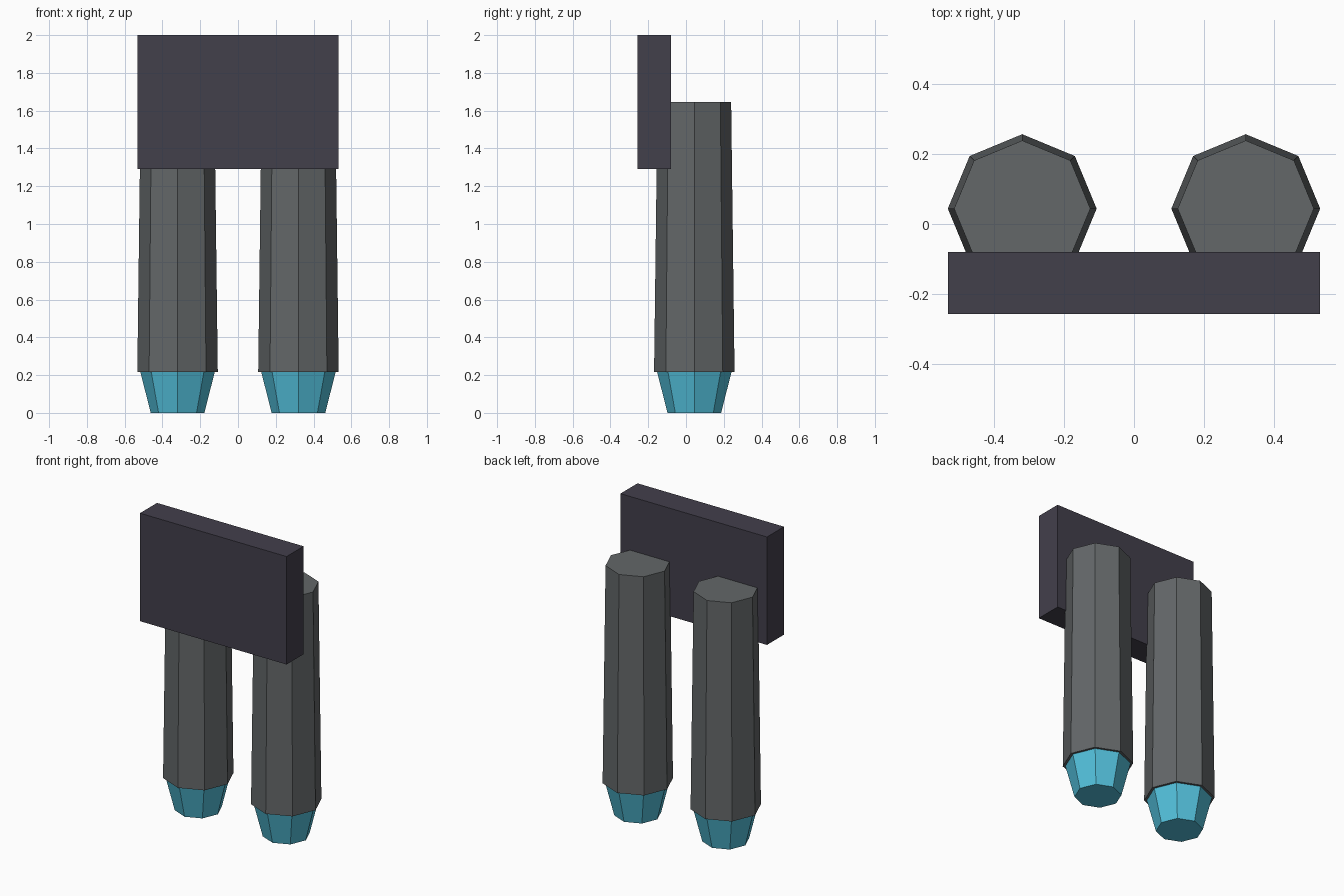
import bpy
import bmesh
from mathutils import Matrix

default = bpy.data.objects.get("Cube")
if default:
    bpy.data.objects.remove(default, do_unlink=True)


def material(name, rgb):
    mat = bpy.data.materials.new(name)
    mat.use_nodes = True
    color = (*rgb, 1.0)
    mat.diffuse_color = color
    mat.node_tree.nodes["Principled BSDF"].inputs["Base Color"].default_value = color
    return mat


def finish(name, bm, mat):
    mesh = bpy.data.meshes.new(name)
    bm.to_mesh(mesh)
    bm.free()
    mesh.materials.append(mat)
    obj = bpy.data.objects.new(name, mesh)
    bpy.context.collection.objects.link(obj)
    return obj


def tapered_octagon(name, x, y, z0, z1, r0, r1, mat):
    bm = bmesh.new()
    bmesh.ops.create_cone(bm, cap_ends=True, segments=8, radius1=r0, radius2=r1,
                          depth=z1 - z0,
                          matrix=Matrix.Translation((x, y, (z0 + z1) / 2)))
    return finish(name, bm, mat)


def box(name, low, high, mat):
    bm = bmesh.new()
    center = [(a + b) / 2 for a, b in zip(low, high)]
    size = [b - a for a, b in zip(low, high)]
    bmesh.ops.create_cube(bm, size=1, matrix=Matrix.Translation(center)
                          @ Matrix.Diagonal((*size, 1)))
    return finish(name, bm, mat)


grey = material("tank grey", (0.125, 0.135, 0.14))
dark = material("dark slate", (0.055, 0.05, 0.071))
teal = material("bright teal", (0.085, 0.52, 0.70))

# Back plate that carries both thrusters
box("mounting_plate", (-0.533, -0.257, 1.29), (0.533, -0.08, 2.0), dark)

# Twin tanks, each with a tapered nozzle below
for side, x in (("left", 0.32), ("right", -0.32)):
    tapered_octagon(side + "_tank", x, 0.044, 0.217, 1.647, 0.213, 0.195, grey)
    tapered_octagon(side + "_nozzle", x, 0.044, 0.0, 0.217, 0.142, 0.197, teal)
